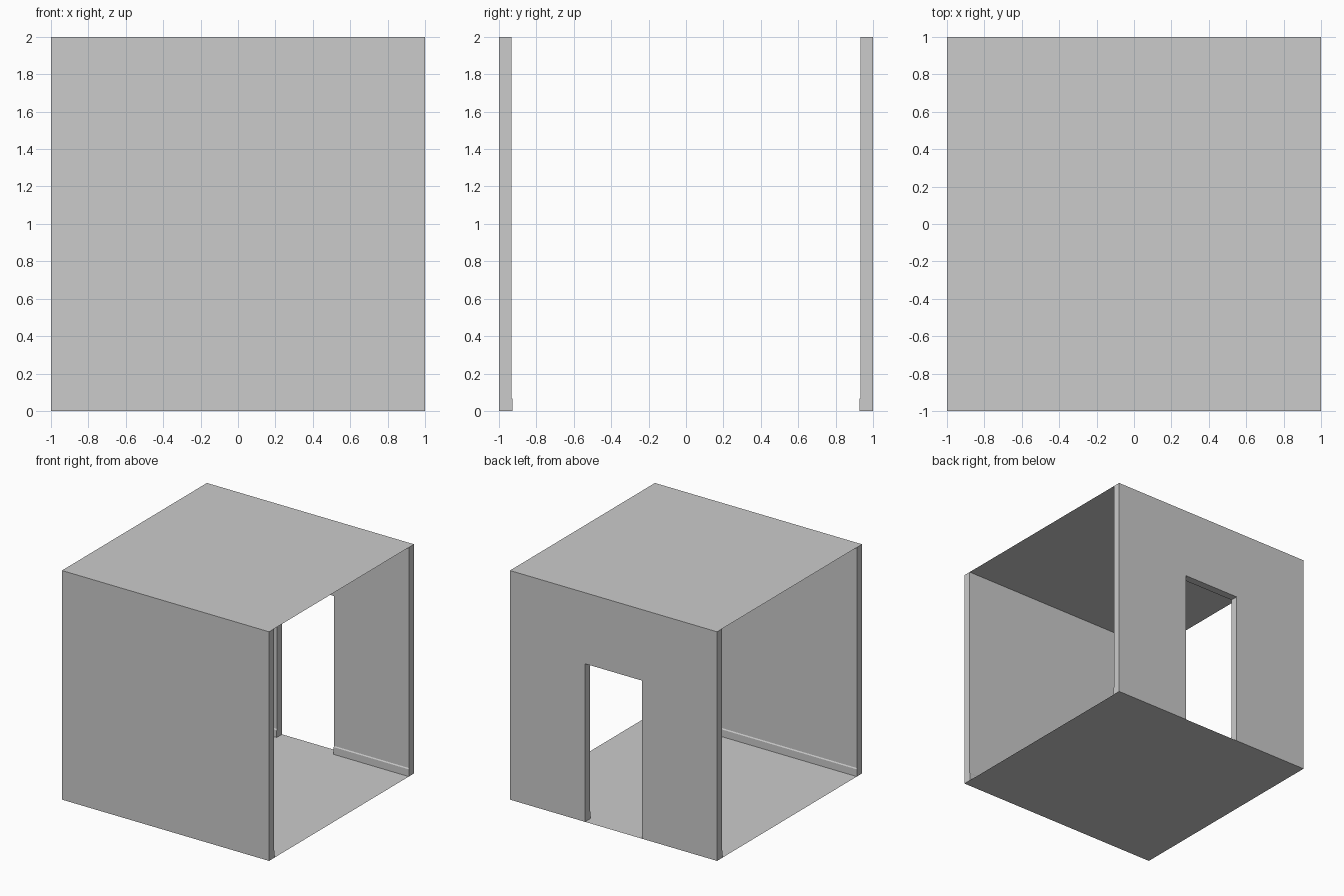
import bpy, bmesh

if "Cube" in bpy.data.objects:
    bpy.data.objects.remove(bpy.data.objects["Cube"])

DOOR_HALF, DOOR_TOP = 0.275, 1.38
INNER, SKIRT = 0.933, 0.927


def add_object(name, bm):
    mesh = bpy.data.meshes.new(name)
    bm.to_mesh(mesh)
    bm.free()
    obj = bpy.data.objects.new(name, mesh)
    bpy.context.collection.objects.link(obj)
    return obj


def panel(name, z):
    """Flat 2 x 2 sheet."""
    bm = bmesh.new()
    bmesh.ops.create_grid(bm, x_segments=1, y_segments=1, size=1)
    bmesh.ops.translate(bm, verts=bm.verts, vec=(0, 0, z))
    return add_object(name, bm)


def prism(name, profile, half_length):
    """Extrude a (y, z) profile along x."""
    bm = bmesh.new()
    face = bm.faces.new([bm.verts.new((-half_length, y, z)) for y, z in profile])
    ext = bmesh.ops.extrude_face_region(bm, geom=[face], use_keep_orig=True)
    moved = [v for v in ext["geom"] if isinstance(v, bmesh.types.BMVert)]
    bmesh.ops.translate(bm, verts=moved, vec=(2 * half_length, 0, 0))
    bmesh.ops.recalc_face_normals(bm, faces=bm.faces)
    return add_object(name, bm)


def wall(name, side):
    """Wall with a slim skirting ledge along its inner foot."""
    profile = [(1, 0), (SKIRT, 0), (SKIRT, 0.063), (INNER, 0.072), (INNER, 2), (1, 2)]
    return prism(name, [(side * y, z) for y, z in profile], 1)


def open_ends(obj):
    """Remove the faces that the floor and ceiling sheets already cover."""
    bm = bmesh.new()
    bm.from_mesh(obj.data)
    covered = [f for f in bm.faces
               if all(v.co.z < 1e-4 for v in f.verts) or all(v.co.z > 1.9999 for v in f.verts)]
    bmesh.ops.delete(bm, geom=covered, context="FACES")
    bm.to_mesh(obj.data)
    bm.free()


# Floor and ceiling sheets
panel("floor", 0)
panel("ceiling", 2)

# Plain front wall and back wall with doorway
front = wall("front_wall", -1)
back = wall("back_wall", 1)

# Doorway opening cut through the back wall
cutter = prism("doorway_cutter", [(0.8, -0.2), (1.2, -0.2), (1.2, DOOR_TOP), (0.8, DOOR_TOP)], DOOR_HALF)
cutter.hide_render = True
mod = back.modifiers.new("doorway", "BOOLEAN")
mod.operation = "DIFFERENCE"
mod.solver = "EXACT"
mod.object = cutter
depsgraph = bpy.context.evaluated_depsgraph_get()
cut_mesh = bpy.data.meshes.new_from_object(back.evaluated_get(depsgraph))
back.modifiers.clear()
back.data = cut_mesh
bpy.data.objects.remove(cutter)

for obj in (front, back):
    open_ends(obj)
